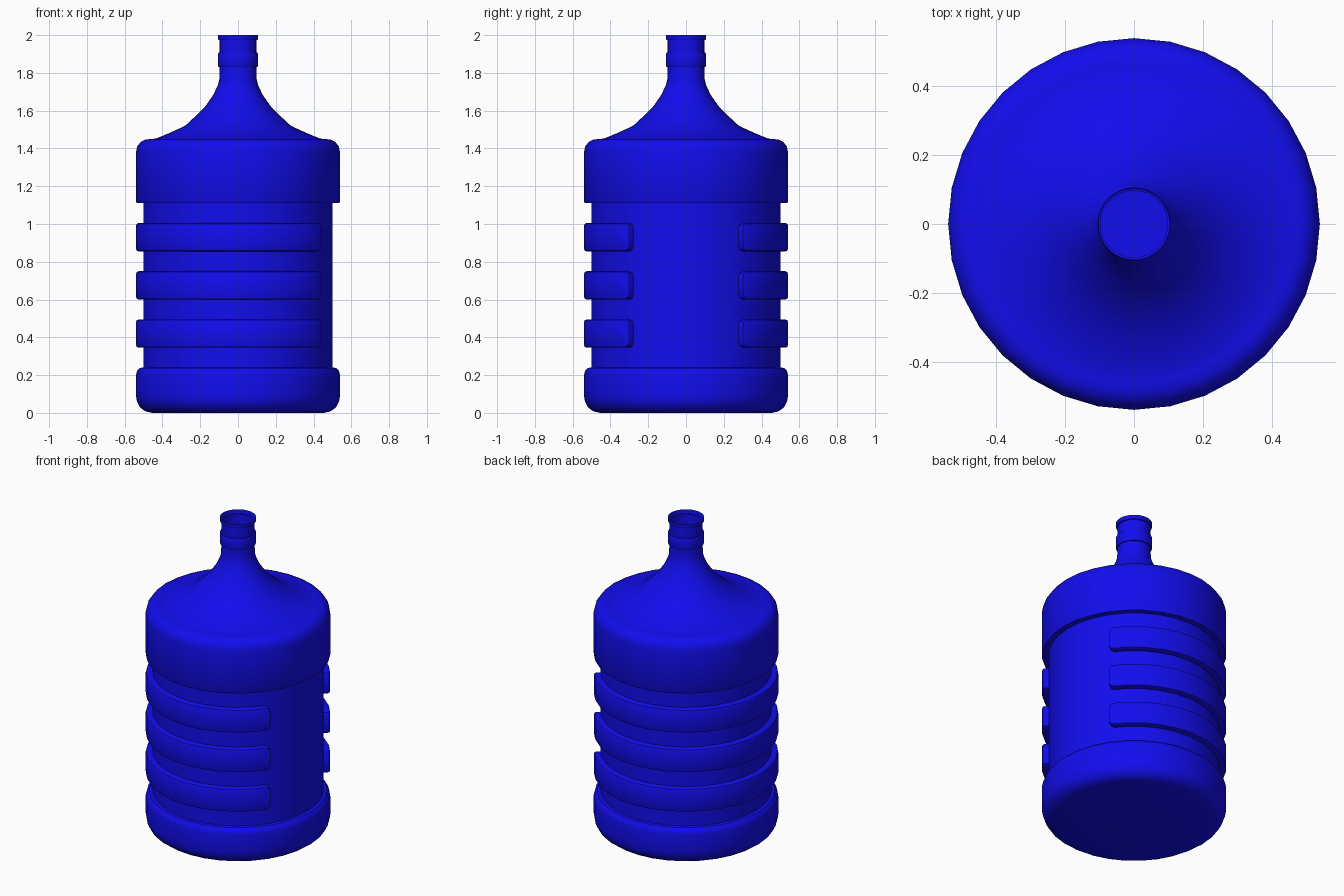
import bpy, bmesh, math

if "Cube" in bpy.data.objects:
    bpy.data.objects.remove(bpy.data.objects["Cube"])

SIDES = 32
GAP = 3                      # rib-free segments either side of +x
RIBS = [(0.345, 0.495), (0.60, 0.75), (0.855, 1.005)]

# Outline (radius, height): base band, ribbed body, upper band, shoulder, neck
base = [(0.455, 0), (0.49, 0.008), (0.52, 0.03), (0.535, 0.06), (0.54, 0.09),
        (0.54, 0.20), (0.535, 0.222), (0.52, 0.238), (0.50, 0.24)]
body = [(0.50, z) for rib in RIBS for z in rib]
upper = [(0.50, 1.11), (0.535, 1.11), (0.54, 1.12), (0.54, 1.38), (0.534, 1.41),
         (0.515, 1.435), (0.49, 1.447), (0.46, 1.45)]
shoulder = [(0.435, 1.452), (0.36, 1.483), (0.28, 1.52), (0.215, 1.58), (0.17, 1.627),
            (0.13, 1.685), (0.107, 1.735), (0.099, 1.765), (0.097, 1.83)]
neck = [(0.103, 1.831), (0.106, 1.837), (0.106, 1.90), (0.103, 1.907), (0.097, 1.908),
        (0.097, 1.973), (0.104, 1.975), (0.106, 1.98), (0.106, 2.0)]
profile = base + body + upper + shoulder + neck

# Revolve the outline into a shell with a closed floor and open mouth
bm = bmesh.new()
rings = []
for r, z in profile:
    rings.append([bm.verts.new((r * math.cos(a), r * math.sin(a), z))
                  for a in (2 * math.pi * i / SIDES for i in range(SIDES))])
bm.faces.new(rings[0][::-1])
rib_faces = []
for k, (lo, hi) in enumerate(zip(rings, rings[1:])):
    is_rib = (profile[k][1], profile[k + 1][1]) in RIBS
    for i in range(SIDES):
        j = (i + 1) % SIDES
        f = bm.faces.new((lo[i], lo[j], hi[j], hi[i]))
        if is_rib and GAP <= i < SIDES - GAP:
            rib_faces.append(f)


def radius(v):
    return math.hypot(v.co.x, v.co.y)


def in_ribs(e):
    return all(0.3 < v.co.z < 1.05 for v in e.verts)


# Raise the ribs out of the wall
out = bmesh.ops.extrude_face_region(bm, geom=rib_faces)
for v in out['geom']:
    if isinstance(v, bmesh.types.BMVert):
        v.co.x *= 0.54 / 0.50
        v.co.y *= 0.54 / 0.50
bmesh.ops.delete(bm, geom=[f for f in rib_faces if f.is_valid], context='FACES_ONLY')

# Clip the rib corners, then soften the rib rims
end_angle = 2 * math.pi * GAP / SIDES
corners = [e for e in bm.edges if in_ribs(e)
           and abs(radius(e.verts[0]) - radius(e.verts[1])) > 0.03
           and all(abs(abs(math.atan2(v.co.y, v.co.x)) - end_angle) < 0.01 for v in e.verts)]
bmesh.ops.bevel(bm, geom=corners, offset=0.03, segments=2, profile=0.5, affect='EDGES')
rims = [e for e in bm.edges if in_ribs(e) and all(radius(v) > 0.525 for v in e.verts)
        and any(min(radius(v) for v in f.verts) < 0.515 for f in e.link_faces)]
bmesh.ops.bevel(bm, geom=rims, offset=0.014, segments=2, profile=0.5, affect='EDGES')
bmesh.ops.recalc_face_normals(bm, faces=bm.faces[:])

mesh = bpy.data.meshes.new("water_bottle")
bm.to_mesh(mesh)
bm.free()
bottle = bpy.data.objects.new("water_bottle", mesh)
bpy.context.collection.objects.link(bottle)

# Blue plastic
blue = bpy.data.materials.new("blue_plastic")
blue.diffuse_color = (0.006, 0.004, 0.85, 1)
blue.use_nodes = True
blue.node_tree.nodes["Principled BSDF"].inputs["Base Color"].default_value = blue.diffuse_color
mesh.materials.append(blue)

bpy.context.view_layer.objects.active = bottle
bottle.select_set(True)
bpy.ops.object.shade_smooth_by_angle(angle=math.radians(40))
